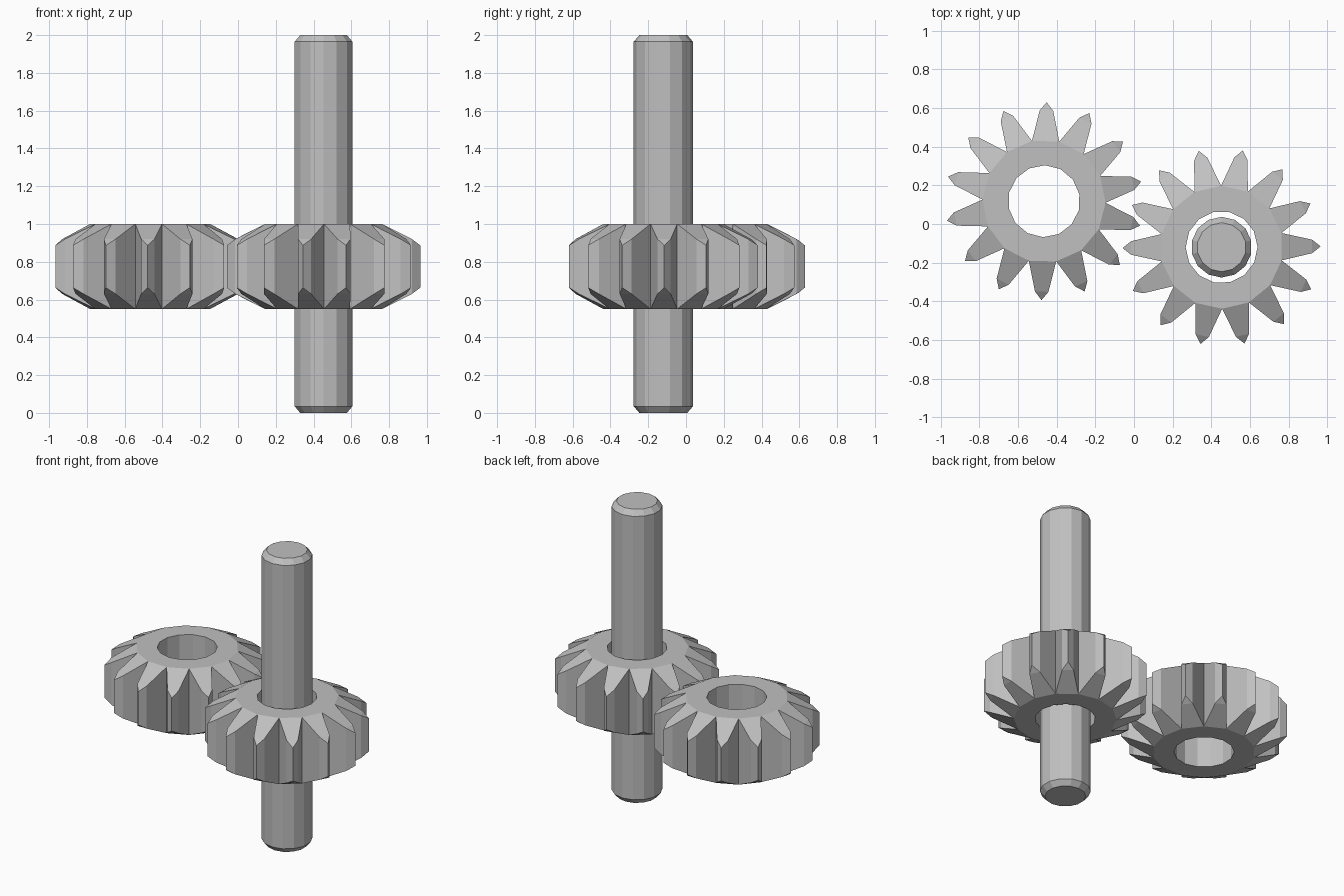
import bpy
import bmesh
from math import sin, cos, pi, radians

default = bpy.data.objects.get("Cube")
if default:
    bpy.data.objects.remove(default, do_unlink=True)

steel = bpy.data.materials.new("plain grey")
steel.use_nodes = True
grey = (0.53, 0.53, 0.53, 1)
steel.diffuse_color = grey
steel.node_tree.nodes["Principled BSDF"].inputs["Base Color"].default_value = grey

TEETH = 14
STEP = 2 * pi / TEETH
BOTTOM, TOP = 0.55, 1.0


def finish(name, bm, location):
    bmesh.ops.recalc_face_normals(bm, faces=bm.faces)
    mesh = bpy.data.meshes.new(name)
    bm.to_mesh(mesh)
    bm.free()
    mesh.materials.append(steel)
    obj = bpy.data.objects.new(name, mesh)
    obj.location = location
    bpy.context.collection.objects.link(obj)
    return obj


def gear(name, location, phase):
    bm = bmesh.new()

    def column(radius, angle, offset, drop):
        """Lower and upper vertex at a polar position, shifted sideways."""
        a = angle + phase
        x = radius * cos(a) - offset * sin(a)
        y = radius * sin(a) + offset * cos(a)
        return [bm.verts.new((x, y, z)) for z in (BOTTOM + drop, TOP - drop)]

    angles = [i * STEP for i in range(TEETH)]
    valleys = [column(0.318, a - STEP / 2, 0, 0) for a in angles]
    bores = [column(0.186, a, 0, 0) for a in angles]
    for i, a in enumerate(angles):
        j = (i + 1) % TEETH
        v0, v1 = valleys[i], valleys[j]
        b0, b1 = bores[i], bores[j]
        # Pointed tooth with chamfered ends
        s0 = column(0.468, a, -0.035, 0.08)
        s1 = column(0.468, a, 0.035, 0.08)
        tip = column(0.512, a, 0, 0.113)
        outline = [v0, s0, tip, s1, v1]
        for p, q in zip(outline, outline[1:]):
            bm.faces.new((p[0], q[0], q[1], p[1]))
        for k in (0, 1):
            bm.faces.new((v0[k], s0[k], s1[k], v1[k]))
            bm.faces.new((s0[k], tip[k], s1[k]))
            # Flat ring around the bore
            bm.faces.new((b0[k], v0[k], v1[k]))
            bm.faces.new((b0[k], v1[k], b1[k]))
        # Bore wall
        bm.faces.new((b0[0], b0[1], b1[1], b1[0]))
    return finish(name, bm, location)


def shaft(name, location):
    # Faceted rod with chamfered ends
    bm = bmesh.new()
    rings = []
    for radius, z in ((0.127, 0), (0.157, 0.035), (0.157, 1.965), (0.127, 2)):
        rings.append([bm.verts.new((radius * cos(pi / 2 + i * STEP),
                                    radius * sin(pi / 2 + i * STEP), z))
                      for i in range(TEETH)])
    for low, high in zip(rings, rings[1:]):
        for i in range(TEETH):
            j = (i + 1) % TEETH
            bm.faces.new((low[i], low[j], high[j], high[i]))
    bm.faces.new(rings[0])
    bm.faces.new(rings[-1])
    return finish(name, bm, location)


gear("left_gear", (0.453, -0.12, 0), radians(0.5))
gear("right_gear", (-0.465, 0.118, 0), radians(88.5))
shaft("shaft", (0.453, -0.12, 0))
